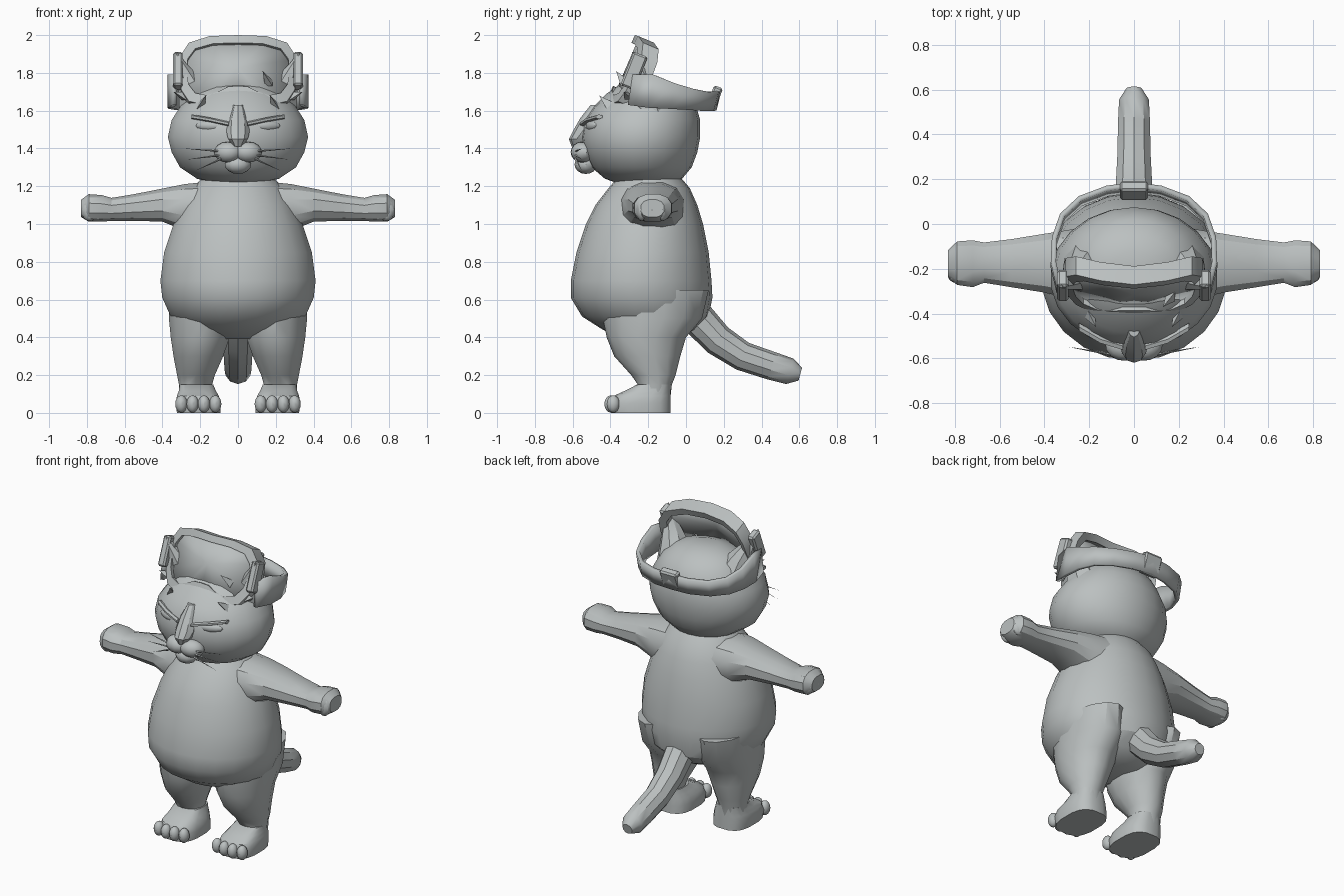
import bpy, bmesh, math
from mathutils import Vector, Matrix

cube = bpy.data.objects.get("Cube")
if cube:
    bpy.data.objects.remove(cube, do_unlink=True)

grey = bpy.data.materials.new("soft grey")
grey.use_nodes = True
COLOUR = (0.50, 0.53, 0.53, 1)
grey.diffuse_color = COLOUR
grey.node_tree.nodes["Principled BSDF"].inputs["Base Color"].default_value = COLOUR


def make(name, bm, mirror=False, angle=32):
    """Turn a bmesh into a shaded object, optionally mirrored across x."""
    bmesh.ops.recalc_face_normals(bm, faces=bm.faces)
    mesh = bpy.data.meshes.new(name)
    bm.to_mesh(mesh)
    bm.free()
    mesh.materials.append(grey)
    ob = bpy.data.objects.new(name, mesh)
    bpy.context.collection.objects.link(ob)
    bpy.ops.object.select_all(action='DESELECT')
    ob.select_set(True)
    bpy.context.view_layer.objects.active = ob
    bpy.ops.object.shade_smooth_by_angle(angle=math.radians(angle))
    if mirror:
        mod = ob.modifiers.new("Mirror", 'MIRROR')
        mod.use_mirror_merge = False
    return ob


def loft(name, rings, n=16, power=1.0, mirror=False):
    """Skin a row of (centre, u, v) oval rings and cap the ends."""
    bm = bmesh.new()
    rows = []
    for c, u, v in rings:
        row = []
        for i in range(n):
            a = math.tau * (i + 0.5) / n
            ca = math.copysign(abs(math.cos(a)) ** power, math.cos(a))
            sa = math.copysign(abs(math.sin(a)) ** power, math.sin(a))
            row.append(bm.verts.new(c + u * ca + v * sa))
        rows.append(row)
    for a, b in zip(rows, rows[1:]):
        for i in range(n):
            j = (i + 1) % n
            bm.faces.new((a[i], a[j], b[j], b[i]))
    bm.faces.new(rows[0])
    bm.faces.new(rows[-1])
    return make(name, bm, mirror)


def level(z, y0, y1, x0, x1):
    """Horizontal oval ring from its extents."""
    return (Vector(((x0 + x1) / 2, (y0 + y1) / 2, z)),
            Vector(((x1 - x0) / 2, 0, 0)), Vector((0, (y1 - y0) / 2, 0)))


def stack(rows):
    return [level(z, y0, y1, -w, w) for z, y0, y1, w in rows]


def ball(name, centre, size, turn=0, mirror=False):
    bm = bmesh.new()
    m = Matrix.LocRotScale(Vector(centre), Matrix.Rotation(turn, 3, 'Z'), Vector(size))
    bmesh.ops.create_uvsphere(bm, u_segments=12, v_segments=8, radius=1, matrix=m)
    return make(name, bm, mirror)


def spike(name, start, end, radius, sides=4, mirror=False):
    """Thin cone between two points."""
    a, b = Vector(start), Vector(end)
    bm = bmesh.new()
    m = Matrix.Translation((a + b) / 2) @ (b - a).to_track_quat('Z', 'Y').to_matrix().to_4x4()
    bmesh.ops.create_cone(bm, cap_ends=True, segments=sides, radius1=radius,
                          radius2=0, depth=(b - a).length, matrix=m)
    return make(name, bm, mirror)


def box(name, centre, size, tilt=0, mirror=False):
    bm = bmesh.new()
    m = Matrix.LocRotScale(Vector(centre), Matrix.Rotation(tilt, 3, 'X'), Vector(size))
    bmesh.ops.create_cube(bm, size=1, matrix=m)
    bmesh.ops.bevel(bm, geom=bm.edges[:], offset=0.01, segments=1, affect='EDGES')
    return make(name, bm, mirror)


# Torso with a round belly
loft("body", stack([
    (0.39, -0.32, -0.04, 0.12), (0.44, -0.44, 0.05, 0.27), (0.51, -0.55, 0.12, 0.36),
    (0.61, -0.61, 0.14, 0.405), (0.70, -0.61, 0.135, 0.415), (0.85, -0.58, 0.12, 0.395),
    (1.0, -0.53, 0.09, 0.345), (1.1, -0.48, 0.06, 0.30), (1.19, -0.41, 0.02, 0.25),
    (1.26, -0.35, -0.04, 0.17)]), n=22)

# Head
loft("head", stack([
    (1.215, -0.36, -0.08, 0.12), (1.24, -0.43, -0.02, 0.22), (1.30, -0.50, 0.03, 0.31),
    (1.38, -0.54, 0.06, 0.355), (1.46, -0.555, 0.075, 0.375), (1.55, -0.54, 0.075, 0.355),
    (1.62, -0.49, 0.055, 0.31), (1.69, -0.42, 0.02, 0.26), (1.74, -0.35, -0.05, 0.19),
    (1.77, -0.27, -0.12, 0.09)]), n=22)

# Face
loft("nose_bridge", stack([
    (1.63, -0.505, -0.40, 0.03), (1.56, -0.56, -0.42, 0.055), (1.49, -0.60, -0.45, 0.065),
    (1.45, -0.62, -0.5, 0.055), (1.41, -0.605, -0.5, 0.025)]), n=10)
ball("muzzle", (0.055, -0.55, 1.38), (0.075, 0.06, 0.055), 0.3, True)
ball("chin", (0, -0.53, 1.315), (0.07, 0.06, 0.05))
ball("eye", (0.15, -0.493, 1.52), (0.08, 0.03, 0.03), 0.33, True)
loft("eyelid", [(Vector((x, y, z)), Vector((0, 0.02, 0)), Vector((0, 0, 0.012)))
                for x, y, z in ((0.05, -0.545, 1.53), (0.15, -0.515, 1.552), (0.245, -0.46, 1.568))],
     n=6, mirror=True)
for z0, x1, z1 in ((1.385, 0.29, 1.40), (1.365, 0.28, 1.34), (1.345, 0.23, 1.28)):
    spike("whisker", (0.09, -0.585, z0), (x1, -0.55, z1), 0.006, 4, True)

# Ears and fur tufts
loft("ear", [
    (Vector((0.21, -0.19, 1.61)), Vector((0.11, 0, -0.04)), Vector((0, 0.13, 0))),
    (Vector((0.25, -0.22, 1.74)), Vector((0.07, 0, -0.02)), Vector((0, 0.08, 0))),
    (Vector((0.30, -0.26, 1.85)), Vector((0.028, 0, 0)), Vector((0, 0.035, 0))),
    (Vector((0.325, -0.28, 1.91)), Vector((0.004, 0, 0)), Vector((0, 0.005, 0)))], n=8, mirror=True)
spike("forehead_tuft", (0.20, -0.40, 1.62), (0.17, -0.46, 1.68), 0.03, 3, True)
spike("side_tuft", (0.28, -0.30, 1.67), (0.34, -0.33, 1.70), 0.03, 3, True)
spike("stray_tuft", (0.17, -0.32, 1.74), (0.13, -0.37, 1.81), 0.03, 3)

# Arms and paws
loft("arm", [
    (Vector((x, (y0 + y1) / 2, (z0 + z1) / 2)), Vector((0, (y1 - y0) / 2, 0)),
     Vector((0, 0, (z1 - z0) / 2)))
    for x, y0, y1, z0, z1 in (
        (0.14, -0.36, 0.0, 0.92, 1.23), (0.28, -0.34, -0.02, 0.96, 1.215),
        (0.40, -0.31, -0.04, 1.01, 1.19), (0.55, -0.285, -0.065, 1.015, 1.16),
        (0.67, -0.265, -0.08, 1.015, 1.14), (0.72, -0.285, -0.07, 1.01, 1.155),
        (0.79, -0.275, -0.075, 1.01, 1.16), (0.83, -0.24, -0.115, 1.035, 1.13))],
     n=12, power=0.8, mirror=True)
for y in (-0.235, -0.18, -0.125):
    ball("finger", (0.785, y, 1.075), (0.046, 0.03, 0.06), 0, True)

# Legs, feet and toes
loft("leg", [level(*r) for r in (
    (0.65, -0.46, 0.12, 0.06, 0.37), (0.5, -0.44, 0.085, 0.03, 0.37),
    (0.4, -0.42, 0.0, 0.04, 0.36), (0.3, -0.38, -0.03, 0.075, 0.345),
    (0.2, -0.29, -0.055, 0.12, 0.325), (0.15, -0.255, -0.075, 0.135, 0.315),
    (0.06, -0.26, -0.085, 0.13, 0.31))], n=14, mirror=True)
loft("foot", [level(*r) for r in (
    (0.0, -0.40, -0.08, 0.09, 0.325), (0.05, -0.41, -0.08, 0.09, 0.33),
    (0.09, -0.385, -0.08, 0.10, 0.325), (0.115, -0.33, -0.08, 0.115, 0.315),
    (0.15, -0.26, -0.08, 0.13, 0.31))], n=16, power=0.7, mirror=True)
for i in range(4):
    ball("toe", (0.12 + i * 0.06, -0.385 - 0.012 * (i in (1, 2)), 0.047),
         (0.032, 0.035, 0.046), 0, True)

# Tail
path = [Vector((0, y, z)) for y, z in (
    (0.0, 0.56), (0.09, 0.47), (0.17, 0.385), (0.30, 0.30), (0.45, 0.25), (0.55, 0.22), (0.605, 0.205))]
tail = []
for i, (p, r) in enumerate(zip(path, (0.10, 0.09, 0.085, 0.078, 0.075, 0.07, 0.035))):
    t = (path[min(i + 1, len(path) - 1)] - path[max(i - 1, 0)]).normalized()
    tail.append((p, Vector((r, 0, 0)), Vector((0, -t.z, t.y)) * r))
loft("tail", tail, n=10)

# Goggles: tilted, bowed frame around a recessed lens
half = [(0, 1.70), (0.06, 1.695), (0.12, 1.66), (0.19, 1.635), (0.26, 1.65), (0.30, 1.71),
        (0.315, 1.80), (0.305, 1.89), (0.26, 1.96), (0.15, 1.995), (0, 2.0)]
outline = half + [(-x, z) for x, z in half[-2:0:-1]]


def on_goggles(x, z, depth, inset=False):
    if inset:
        x, z = x * 0.87, 1.83 + (z - 1.83) * 0.76
    y = -0.40 + (z - 1.70) * 0.43 + 0.9 * x * x
    return Vector((x, y + 0.92 * depth, z - 0.39 * depth))


bm = bmesh.new()
sections = [[bm.verts.new(on_goggles(x, z, d, k)) for d, k in
             ((0, False), (0, True), (0.09, True), (0.09, False))] for x, z in outline]
for a, b in zip(sections, sections[1:] + sections[:1]):
    for i in range(4):
        j = (i + 1) % 4
        bm.faces.new((a[i], a[j], b[j], b[i]))
make("goggle_frame", bm)

bm = bmesh.new()
hub = bm.verts.new(on_goggles(0, 1.84, 0.025))
rim = [bm.verts.new(on_goggles(x, z, 0.025, True)) for x, z in outline]
for a, b in zip(rim, rim[1:] + rim[:1]):
    bm.faces.new((hub, a, b))
lens = make("goggle_lens", bm)
lens.modifiers.new("Thickness", 'SOLIDIFY').thickness = 0.008

box("goggle_clip", (0.318, -0.275, 1.81), (0.05, 0.08, 0.19), -0.38, True)

# Strap and rear buckle
side = [(0.335, -0.29, 1.63, 1.79), (0.36, -0.18, 1.615, 1.79), (0.355, -0.07, 1.61, 1.745),
        (0.32, 0.03, 1.605, 1.715), (0.24, 0.105, 1.60, 1.70), (0.12, 0.15, 1.60, 1.70),
        (0, 0.165, 1.605, 1.705)]
bm = bmesh.new()
pairs = [(bm.verts.new((x, y - 0.015, lo)), bm.verts.new((x, y + 0.01, hi)))
         for x, y, lo, hi in side + [(-x, *rest) for x, *rest in side[-2::-1]]]
for a, b in zip(pairs, pairs[1:]):
    bm.faces.new((a[0], b[0], b[1], a[1]))
strap = make("strap", bm)
solid = strap.modifiers.new("Thickness", 'SOLIDIFY')
solid.thickness = 0.024
solid.offset = 0
box("strap_buckle", (0, 0.15, 1.665), (0.125, 0.05, 0.13), -0.35)
